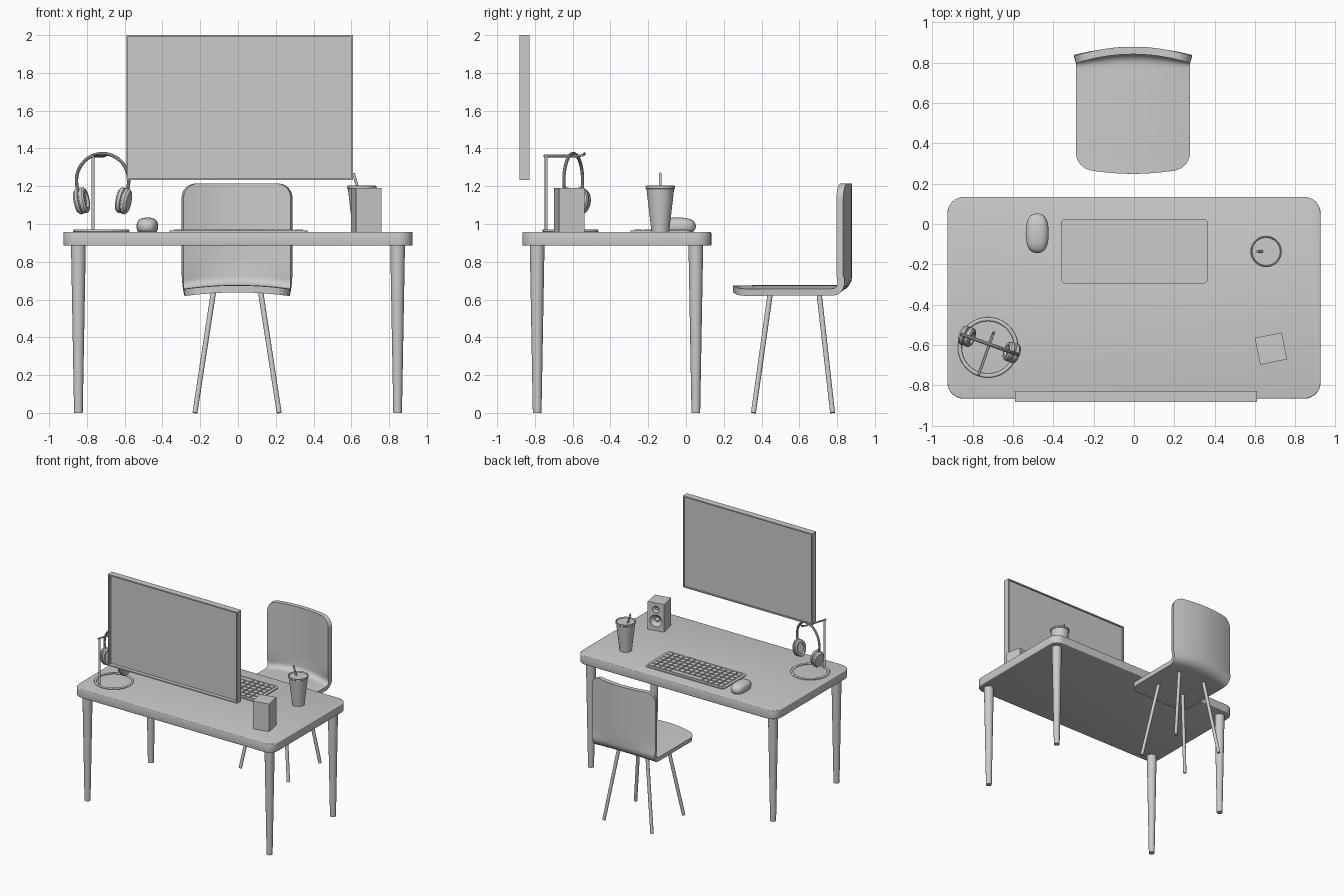
import bpy, bmesh
from math import sin, cos, pi, radians, copysign
from mathutils import Matrix, Vector

if "Cube" in bpy.data.objects:
    bpy.data.objects.remove(bpy.data.objects["Cube"])

T = Matrix.Translation
def R(deg, axis): return Matrix.Rotation(radians(deg), 4, axis)

def finish(name, bm, angle=35):
    bmesh.ops.remove_doubles(bm, verts=bm.verts, dist=1e-5)
    bmesh.ops.recalc_face_normals(bm, faces=bm.faces)
    me = bpy.data.meshes.new(name)
    bm.to_mesh(me)
    bm.free()
    ob = bpy.data.objects.new(name, me)
    bpy.context.collection.objects.link(ob)
    return smooth(ob, angle)

def smooth(ob, angle=35):
    bpy.ops.object.select_all(action='DESELECT')
    ob.select_set(True)
    bpy.context.view_layer.objects.active = ob
    bpy.ops.object.shade_smooth_by_angle(angle=radians(angle))
    return ob

def apply_mod(ob, mod):
    bpy.context.view_layer.objects.active = ob
    bpy.ops.object.modifier_apply(modifier=mod.name)

def add_box(bm, lo, hi, corner=0, edge=0):
    lo, hi = Vector(lo), Vector(hi)
    s = hi - lo
    vs = bmesh.ops.create_cube(bm, size=1, matrix=T((lo + hi) / 2) @ Matrix.Diagonal((*s, 1)))['verts']
    es = list({e for v in vs for e in v.link_edges})
    if corner:
        vert = [e for e in es if abs(e.verts[0].co.z - e.verts[1].co.z) > 1e-6]
        bmesh.ops.bevel(bm, geom=vert, offset=corner, segments=8, profile=0.5, affect='EDGES')
    if edge:
        flat = [e for e in bm.edges if abs(e.verts[0].co.z - e.verts[1].co.z) < 1e-6]
        bmesh.ops.bevel(bm, geom=flat, offset=edge, segments=3, profile=0.5, affect='EDGES')

def box(name, lo, hi, corner=0, edge=0):
    bm = bmesh.new()
    add_box(bm, lo, hi, corner, edge)
    return finish(name, bm)

def rod(name, p, q, r1, r2, n=24):
    p, q = Vector(p), Vector(q)
    bm = bmesh.new()
    m = T((p + q) / 2) @ (q - p).to_track_quat('Z', 'Y').to_matrix().to_4x4()
    bmesh.ops.create_cone(bm, cap_ends=True, segments=n, radius1=r1, radius2=r2, depth=(q - p).length, matrix=m)
    return finish(name, bm)

def lathe(name, prof, m=Matrix(), n=32, angle=35):
    bm = bmesh.new()
    rings = [[bm.verts.new(m @ Vector((max(r, 1e-4) * cos(2 * pi * k / n), max(r, 1e-4) * sin(2 * pi * k / n), z)))
              for k in range(n)] for r, z in prof]
    for a, b in zip(rings, rings[1:]):
        for k in range(n):
            bm.faces.new((a[k], a[(k + 1) % n], b[(k + 1) % n], b[k]))
    bm.faces.new(rings[0])
    bm.faces.new(rings[-1])
    return finish(name, bm, angle)

def tube(name, pts, r):
    cu = bpy.data.curves.new(name, 'CURVE')
    cu.dimensions = '3D'
    cu.bevel_depth, cu.bevel_resolution, cu.use_fill_caps = r, 3, True
    sp = cu.splines.new('POLY')
    sp.points.add(len(pts) - 1)
    for p, co in zip(sp.points, pts):
        p.co = (*co, 1)
    ob = bpy.data.objects.new(name, cu)
    bpy.context.collection.objects.link(ob)
    bpy.ops.object.select_all(action='DESELECT')
    ob.select_set(True)
    bpy.context.view_layer.objects.active = ob
    bpy.ops.object.convert(target='MESH')
    return smooth(bpy.context.object)

# Desk
TOP = 0.958
box("desk_top", (-0.925, -0.866, 0.885), (0.925, 0.134, TOP), 0.08, 0.006)
for x in (-0.845, 0.845):
    for y in (-0.788, 0.052):
        rod("desk_leg", (x, y, 0), (x, y, 0.887), 0.023, 0.039)

# Monitor: frame recessed on both faces
bm = bmesh.new()
add_box(bm, (-0.591, -0.882, 1.233), (0.609, -0.828, 2.0))
for sign, depth in ((-1, 0.03), (1, 0.01)):
    f = next(f for f in bm.faces if f.normal.y * sign > 0.9)
    bmesh.ops.inset_region(bm, faces=[f], thickness=0.014)
    g = bmesh.ops.extrude_face_region(bm, geom=[f])['geom']
    bmesh.ops.translate(bm, verts=[v for v in g if isinstance(v, bmesh.types.BMVert)], vec=(0, -sign * depth, 0))
    if f.is_valid:
        bmesh.ops.delete(bm, geom=[f], context='FACES_ONLY')
finish("monitor", bm)

# Chair shell: L-shaped path swept across the width, ends rounded
rc, hw, cx = 0.075, 0.283, -0.005
ts = [radians(90 * i / 6) for i in range(7)]
rows = [(0.249 + rc * (1 - cos(t)), 0.655, 0, rc * (1 - sin(t))) for t in ts]
rows += [(0.40 + 0.0925 * i, 0.657, 0, 0) for i in range(5)]
rows += [(0.777 + 0.065 * sin(t), 0.722 - 0.065 * cos(t), t / (pi / 2), 0) for t in ts[1:]]
rows += [(0.842, 0.82 + 0.1 * i, 1, 0) for i in range(4)]
rows += [(0.842, 1.215 - rc * (1 - cos(t)), 1, rc * (1 - sin(t))) for t in reversed(ts)]
bm = bmesh.new()
grid = []
for y, z, w, inset in rows:
    row = []
    for i in range(17):
        x = (hw - inset) * (i / 8 - 1)
        u = (x / hw) ** 2
        fade = max(0, (0.77 - y) / 0.52)
        row.append(bm.verts.new((cx + x, y + (1 - w) * 0.03 * u * fade - w * 0.045 * u,
                                 z + (1 - w) * 0.02 * (1 - u))))
    grid.append(row)
for a, b in zip(grid, grid[1:]):
    for i in range(16):
        bm.faces.new((a[i], a[i + 1], b[i + 1], b[i]))
me = bpy.data.meshes.new("chair_shell")
bm.to_mesh(me)
bm.free()
shell = bpy.data.objects.new("chair_shell", me)
bpy.context.collection.objects.link(shell)
mod = shell.modifiers.new("thickness", 'SOLIDIFY')
mod.thickness, mod.offset = 0.037, -1
apply_mod(shell, mod)
smooth(shell)

# Chair legs
for s in (-1, 1):
    for y0, y1 in ((0.357, 0.447), (0.776, 0.704)):
        rod("chair_leg", (cx + s * 0.223, y0, 0), (cx + s * 0.125, y1, 0.64), 0.013, 0.014, 16)

# Keyboard: tray with rows of keys
box("keyboard_base", (-0.363, -0.295, TOP), (0.368, 0.025, TOP + 0.008), 0.025)
bm = bmesh.new()
px, py = 0.69 / 14, 0.285 / 6
for j in range(6):
    i = 0
    while i < 14:
        span = 6 if (j == 5 and i == 4) else 1
        x, y = 0.3475 - (i + span) * px, -0.2775 + j * py
        add_box(bm, (x + 0.004, y + 0.004, TOP + 0.006), (x + span * px - 0.004, y + py - 0.004, TOP + 0.013))
        i += span
finish("keys", bm)

# Mouse: rounded block with a flat base
bm = bmesh.new()
bmesh.ops.create_uvsphere(bm, u_segments=32, v_segments=18, radius=1)
for v in bm.verts:
    p = [copysign(abs(c) ** 0.8, c) for c in v.co]
    v.co = (-0.48 + 0.057 * p[0], -0.046 + 0.098 * p[1], max(TOP, TOP + 0.03 + 0.046 * p[2]))
finish("mouse", bm, 50)

# Drink
lathe("drink_cup", [(0.047, TOP), (0.073, 1.185), (0.078, 1.189), (0.078, 1.2), (0.073, 1.203),
                    (0.069, 1.193), (0, 1.193)], T((0.655, -0.136, 0)))
rod("straw", (0.655, -0.136, 1.12), (0.611, -0.136, 1.27), 0.007, 0.007, 12)

# Speaker with two recessed drivers facing the chair
place = T((0.679, -0.618, TOP)) @ R(11.5, 'Z')
spk = box("speaker", (-0.068, -0.068, 0), (0.068, 0.068, 0.232))
spk.data.transform(place)
for r, z in ((0.05, 0.082), (0.028, 0.178)):
    m = place @ T((0, 0.068, z)) @ R(-90, 'X')
    cut = lathe("driver_cutter", [(0.4 * r, -0.6 * r), (r, -0.003), (r, 0.02)], m)
    cut.hide_render = True
    mod = spk.modifiers.new("cut", 'BOOLEAN')
    mod.operation, mod.solver, mod.object = 'DIFFERENCE', 'EXACT', cut
    apply_mod(spk, mod)
    bpy.data.objects.remove(cut)
    lathe("driver_dome", [(0.4 * r, -0.62 * r), (0.38 * r, -0.5 * r), (0.22 * r, -0.36 * r), (0, -0.3 * r)], m, 24)
smooth(spk)

# Headphone stand
bpy.ops.mesh.primitive_torus_add(major_radius=0.14, minor_radius=0.01, major_segments=48, minor_segments=12,
                                 location=(-0.724, -0.612, TOP + 0.007))
ring = bpy.context.object
ring.name, ring.scale.z = "stand_ring", 0.7
smooth(ring)
rod("stand_post", (-0.767, -0.74, TOP), (-0.767, -0.74, 1.365), 0.008, 0.008, 16)
tube("stand_arm", [(-0.772, -0.752, 1.36), (-0.708, -0.57, 1.36), (-0.698, -0.543, 1.365), (-0.694, -0.535, 1.376)], 0.007)

# Headphones: arched band and two oval ear cups
hp = T((-0.717, -0.597, 0)) @ R(-19.7, 'Z')
arc = [radians(-25 + 230 * i / 32) for i in range(33)]
tube("headband", [hp @ Vector((0.147 * cos(a), 0, 1.23 + 0.143 * sin(a))) for a in arc], 0.009)
for s in (-1, 1):
    m = hp @ T((s * 0.119, 0, 1.123)) @ R(s * 11, 'Y') @ R(s * 90, 'Y') @ Matrix.Diagonal((0.07, 0.05, 1, 1))
    lathe("ear_cup", [(0, -0.018), (0.55, -0.018), (0.62, -0.03), (0.85, -0.031), (0.98, -0.022), (0.98, -0.006),
                      (0.88, -0.003), (0.88, 0.001), (1, 0.004), (1, 0.018), (0.82, 0.03), (0, 0.031)], m, 28)
